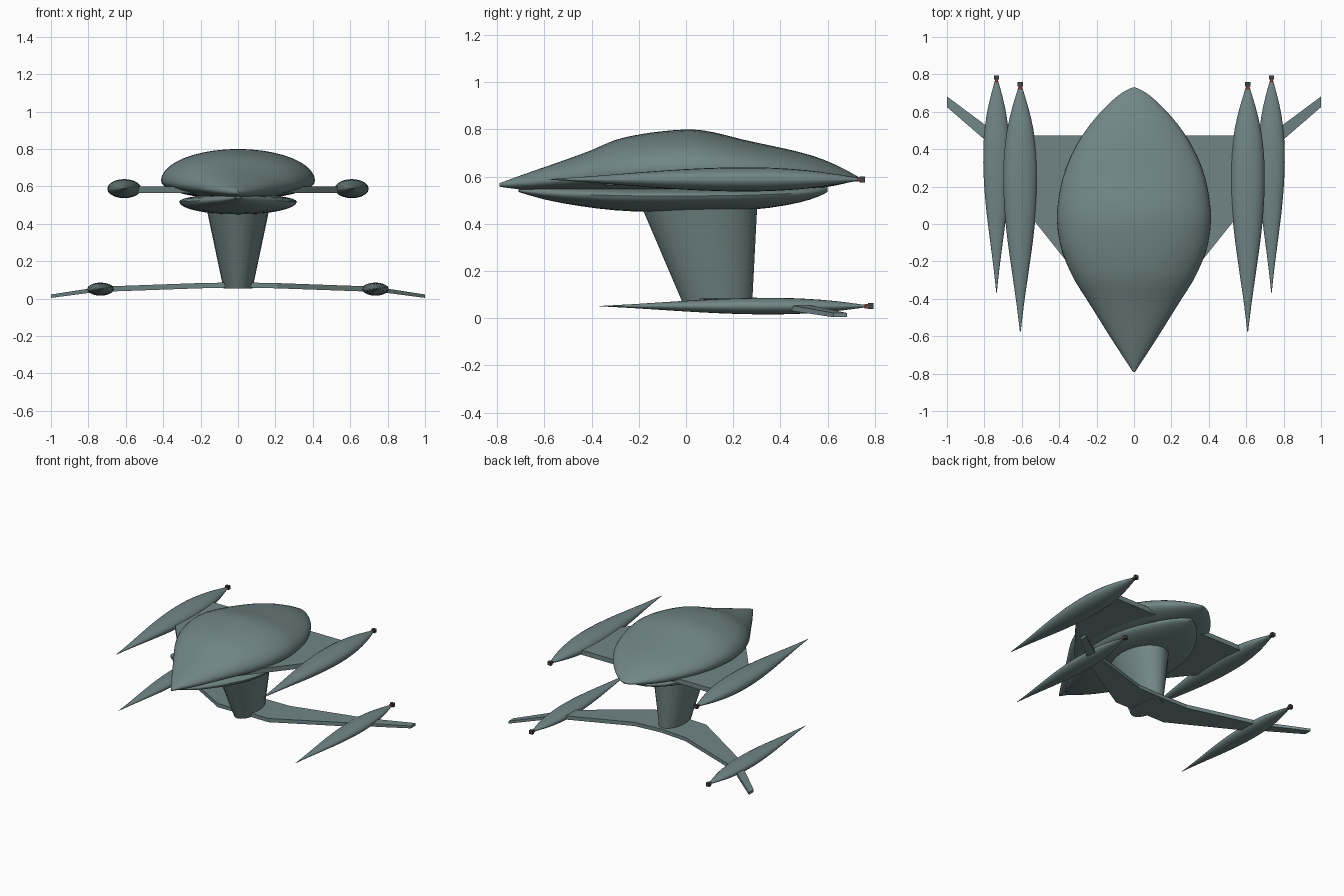
import bpy, bmesh, math

if "Cube" in bpy.data.objects:
    bpy.data.objects.remove(bpy.data.objects["Cube"])


def make_mat(name, rgb):
    m = bpy.data.materials.new(name)
    m.diffuse_color = (*rgb, 1)
    m.use_nodes = True
    m.node_tree.nodes["Principled BSDF"].inputs["Base Color"].default_value = m.diffuse_color
    return m


HULL = make_mat("grey green hull", (0.165, 0.235, 0.235))
DARK = make_mat("dark grey cap", (0.05, 0.06, 0.06))
RED = make_mat("red glow", (0.28, 0.035, 0.035))


def finish(name, bm, mat, smooth=None):
    bmesh.ops.recalc_face_normals(bm, faces=bm.faces)
    me = bpy.data.meshes.new(name)
    bm.to_mesh(me)
    bm.free()
    me.materials.append(mat)
    ob = bpy.data.objects.new(name, me)
    bpy.context.collection.objects.link(ob)
    if smooth:
        bpy.ops.object.select_all(action='DESELECT')
        ob.select_set(True)
        bpy.context.view_layer.objects.active = ob
        bpy.ops.object.shade_smooth_by_angle(angle=math.radians(smooth))
    return ob


def bridge(bm, rings):
    """Skin a list of closed point rings and cap both ends."""
    vs = [[bm.verts.new(p) for p in r] for r in rings]
    n = len(vs[0])
    for a, b in zip(vs, vs[1:]):
        for i in range(n):
            j = (i + 1) % n
            bm.faces.new((a[i], a[j], b[j], b[i]))
    bm.faces.new(vs[0])
    bm.faces.new(vs[-1])


def refine(st, k=2):
    """Catmull-Rom resampling of station tuples."""
    out = []
    for i in range(len(st) - 1):
        p0, p1, p2 = st[max(i - 1, 0)], st[i], st[i + 1]
        p3 = st[min(i + 2, len(st) - 1)]
        for s in range(k):
            t = s / k
            out.append([0.5 * (2 * b + (c - a) * t + (2 * a - 5 * b + 4 * c - d) * t * t
                        + (3 * b - a - 3 * c + d) * t ** 3)
                        for a, b, c, d in zip(p0, p1, p2, p3)])
    return out + [list(st[-1])]


def loft(name, stations, sides, smooth=40):
    """Stations: y, half width, rim z, top z, bottom z."""
    rings = []
    for y, w, rim, top, bot in refine(stations):
        ring = []
        for i in range(sides):
            a = 2 * math.pi * i / sides
            s = math.sin(a)
            ring.append((w * math.cos(a), y, rim + s * (top - rim if s > 0 else rim - bot)))
        rings.append(ring)
    bm = bmesh.new()
    bridge(bm, rings)
    return finish(name, bm, HULL, smooth)


# Main upper hull
loft("upper_hull", [
    (-0.79, 0.006, 0.565, 0.572, 0.557), (-0.70, 0.065, 0.572, 0.605, 0.545),
    (-0.60, 0.13, 0.58, 0.64, 0.54), (-0.50, 0.192, 0.592, 0.675, 0.536),
    (-0.40, 0.255, 0.604, 0.712, 0.533), (-0.30, 0.318, 0.615, 0.755, 0.53),
    (-0.20, 0.365, 0.623, 0.778, 0.53), (-0.10, 0.397, 0.628, 0.792, 0.53),
    (0.02, 0.412, 0.63, 0.80, 0.53), (0.12, 0.405, 0.63, 0.787, 0.531),
    (0.24, 0.382, 0.628, 0.757, 0.533), (0.36, 0.338, 0.624, 0.731, 0.537),
    (0.48, 0.272, 0.618, 0.704, 0.543), (0.58, 0.195, 0.61, 0.673, 0.553),
    (0.67, 0.105, 0.602, 0.632, 0.57), (0.71, 0.05, 0.597, 0.61, 0.581),
    (0.73, 0.008, 0.594, 0.599, 0.589)], 40)

# Shallow lower hull
loft("lower_hull", [
    (-0.71, 0.01, 0.54, 0.545, 0.535), (-0.60, 0.095, 0.53, 0.56, 0.503),
    (-0.45, 0.185, 0.525, 0.56, 0.475), (-0.30, 0.262, 0.52, 0.56, 0.457),
    (-0.15, 0.303, 0.518, 0.56, 0.45), (0.0, 0.315, 0.518, 0.56, 0.45),
    (0.20, 0.295, 0.52, 0.56, 0.455), (0.35, 0.24, 0.524, 0.56, 0.467),
    (0.48, 0.16, 0.53, 0.56, 0.49), (0.56, 0.085, 0.536, 0.56, 0.515),
    (0.60, 0.02, 0.545, 0.555, 0.535)], 32)

# Tapered neck joining hull and lower wing
neck = bmesh.new()
rings = []
for z, y0, y1, w in ((0.055, -0.01, 0.28, 0.078), (0.50, -0.20, 0.303, 0.172)):
    rings.append([(w * math.cos(a), (y0 + y1) / 2 + (y1 - y0) / 2 * math.sin(a), z)
                  for a in (2 * math.pi * i / 24 for i in range(24))])
bridge(neck, rings)
finish("neck", neck, HULL, 30)

# Upper wing plate
plate = bmesh.new()
outline = [(0.18, -0.42), (0.36, -0.2), (0.52, 0.0), (0.61, 0.11), (0.61, 0.472)]
outline += [(-x, y) for x, y in reversed(outline)]
bridge(plate, [[(x, y, z) for x, y in outline] for z in (0.565, 0.60)])
finish("upper_wing", plate, HULL)

# Lower swept wing with drooping tips: x, front y, back y, bottom z, top z
half = [(0.0, 0.055, 0.30, 0.06, 0.087), (0.21, 0.06, 0.31, 0.055, 0.083),
        (0.74, 0.385, 0.485, 0.036, 0.064), (0.80, 0.452, 0.533, 0.03, 0.053),
        (1.0, 0.625, 0.682, 0.004, 0.022)]
span = [(-x, *r) for x, *r in reversed(half[1:])] + half
wing = bmesh.new()
bridge(wing, [[(x, f, lo), (x, b, lo), (x, b, hi), (x, f, hi)]
              for x, f, b, lo, hi in span])
finish("lower_wing", wing, HULL)


def box(name, loc, size, mat):
    bm = bmesh.new()
    bmesh.ops.create_cube(bm, size=1)
    for v in bm.verts:
        v.co = [c * s + l for c, s, l in zip(v.co, size, loc)]
    finish(name, bm, mat)


# Slim engine pods with red tail emitters and dark caps
SHAPE = [(0, 0.02), (0.12, 0.23), (0.25, 0.5), (0.38, 0.76), (0.5, 0.93), (0.61, 1.0),
         (0.72, 0.96), (0.83, 0.76), (0.92, 0.45), (1.0, 0.10)]
for label, px, pz, rx, rz, y0, y1 in (("upper", 0.608, 0.588, 0.091, 0.051, -0.578, 0.735),
                                      ("lower", 0.735, 0.051, 0.071, 0.035, -0.367, 0.772)):
    for side, s in (("left", -1), ("right", 1)):
        ob = loft(f"{label}_{side}_pod",
                  [(y0 + t * (y1 - y0), rx * r, pz, pz + rz * r, pz - rz * r)
                   for t, r in SHAPE], 20, 50)
        ob.location.x = s * px
        box(f"{label}_{side}_emitter", (s * px, y1 + 0.0, pz), (0.018, 0.03, 0.018), RED)
        box(f"{label}_{side}_tail_cap", (s * px, y1 + 0.0115, pz), (0.028, 0.023, 0.026), DARK)
